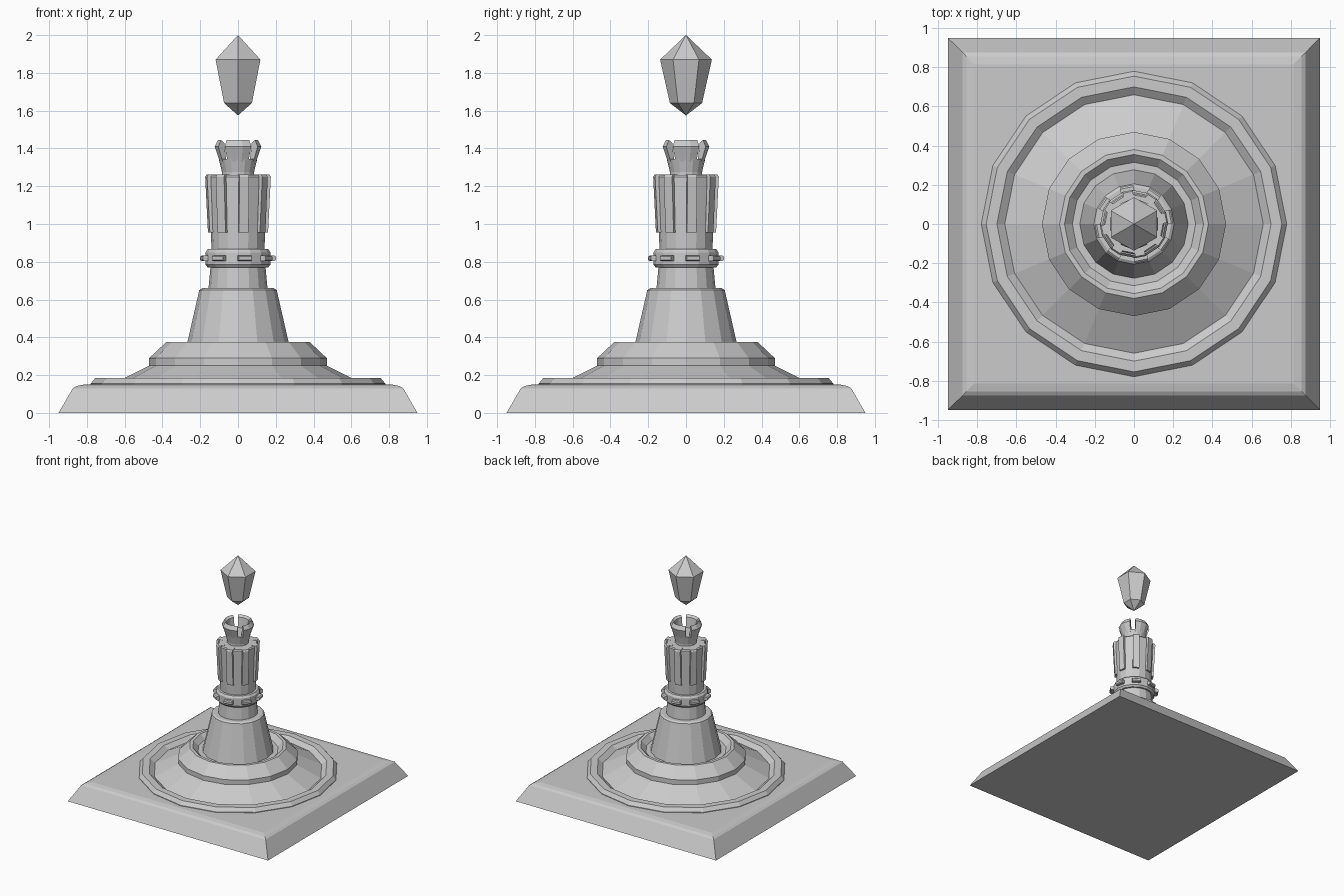
import bpy, bmesh
from math import sin, cos, pi, radians

if "Cube" in bpy.data.objects:
    bpy.data.objects.remove(bpy.data.objects["Cube"])


def finish(name, bm):
    bmesh.ops.remove_doubles(bm, verts=bm.verts, dist=1e-5)
    bmesh.ops.recalc_face_normals(bm, faces=bm.faces)
    mesh = bpy.data.meshes.new(name)
    bm.to_mesh(mesh)
    bm.free()
    ob = bpy.data.objects.new(name, mesh)
    bpy.context.collection.objects.link(ob)
    return ob


def lathe(name, profile, n=16, phase=0.0, scale=1.0):
    """Revolve an (r, z) profile into a capped solid."""
    bm = bmesh.new()
    rings = [[bm.verts.new((r * scale * cos(phase + 2 * pi * i / n),
                            r * scale * sin(phase + 2 * pi * i / n), z))
              for i in range(n)] for r, z in profile]
    for a, b in zip(rings, rings[1:]):
        for i in range(n):
            j = (i + 1) % n
            bm.faces.new((a[i], a[j], b[j], b[i]))
    bm.faces.new(rings[0])
    bm.faces.new(rings[-1])
    return finish(name, bm)


def blocks(name, profile, width, count, phase):
    """Radial (r, z) profiles extruded sideways, repeated around the axis."""
    bm = bmesh.new()
    for k in range(count):
        a = phase + 2 * pi * k / count
        sides = [[bm.verts.new((r * cos(a) - t * sin(a), r * sin(a) + t * cos(a), z))
                  for r, z in profile] for t in (-width / 2, width / 2)]
        m = len(profile)
        for i in range(m):
            j = (i + 1) % m
            bm.faces.new((sides[0][i], sides[0][j], sides[1][j], sides[1][i]))
        for s in sides:
            bm.faces.new(s)
    return finish(name, bm)


def arcs(name, profile, half, segs, count):
    """Closed (r, z) profile swept through short arcs around the axis."""
    bm = bmesh.new()
    m = len(profile)
    for k in range(count):
        mid = 2 * pi * k / count
        cuts = []
        for s in range(segs + 1):
            a = mid - half + 2 * half * s / segs
            cuts.append([bm.verts.new((r * cos(a), r * sin(a), z)) for r, z in profile])
        for p, q in zip(cuts, cuts[1:]):
            for i in range(m):
                j = (i + 1) % m
                bm.faces.new((p[i], p[j], q[j], q[i]))
        bm.faces.new(cuts[0])
        bm.faces.new(cuts[-1])
    return finish(name, bm)


# square plinth with bevelled rim
lathe("plinth", [(0.95, 0), (0.875, 0.13), (0.855, 0.142), (0.815, 0.15)],
      4, pi / 4, 2 ** 0.5)

# stepped round foot: outer lip, groove, dished step with inner well
lathe("foot", [(0.78, 0.14), (0.78, 0.155), (0.755, 0.185), (0.70, 0.185),
               (0.66, 0.155), (0.47, 0.25), (0.47, 0.29), (0.38, 0.375),
               (0.355, 0.375), (0.315, 0.335), (0.2, 0.335)])

# tapered pedestal and lower shaft
lathe("pedestal", [(0.278, 0.33), (0.205, 0.65), (0.19, 0.66), (0.1, 0.66)])
lathe("lower_shaft", [(0.157, 0.65), (0.145, 0.78)])

# collar with studs
lathe("collar", [(0.14, 0.77), (0.16, 0.77), (0.172, 0.785), (0.172, 0.85),
                 (0.16, 0.867), (0.13, 0.867)])
stud_phase = radians(11.25)
blocks("collar_studs", [(0.15, 0.803), (0.188, 0.803), (0.197, 0.81),
                        (0.197, 0.827), (0.188, 0.834), (0.15, 0.834)],
       0.07, 8, stud_phase)

# upper shaft with vertical ribs
lathe("upper_shaft", [(0.14, 0.86), (0.155, 1.25), (0.148, 1.26)])
blocks("shaft_ribs", [(0.12, 0.955), (0.157, 0.955), (0.172, 1.25),
                      (0.165, 1.262), (0.12, 1.262)], 0.052, 8, stud_phase)

# crown: flared neck and four claws
lathe("crown_neck", [(0.085, 1.25), (0.085, 1.275), (0.102, 1.345), (0.07, 1.345)])
arcs("crown_claws", [(0.098, 1.33), (0.126, 1.41), (0.108, 1.444),
                     (0.088, 1.43), (0.075, 1.335)], radians(34), 3, 4)

# floating six-sided crystal
lathe("crystal", [(0.0005, 1.575), (0.085, 1.64), (0.137, 1.87), (0.0005, 2.0)],
      6, pi / 2)
